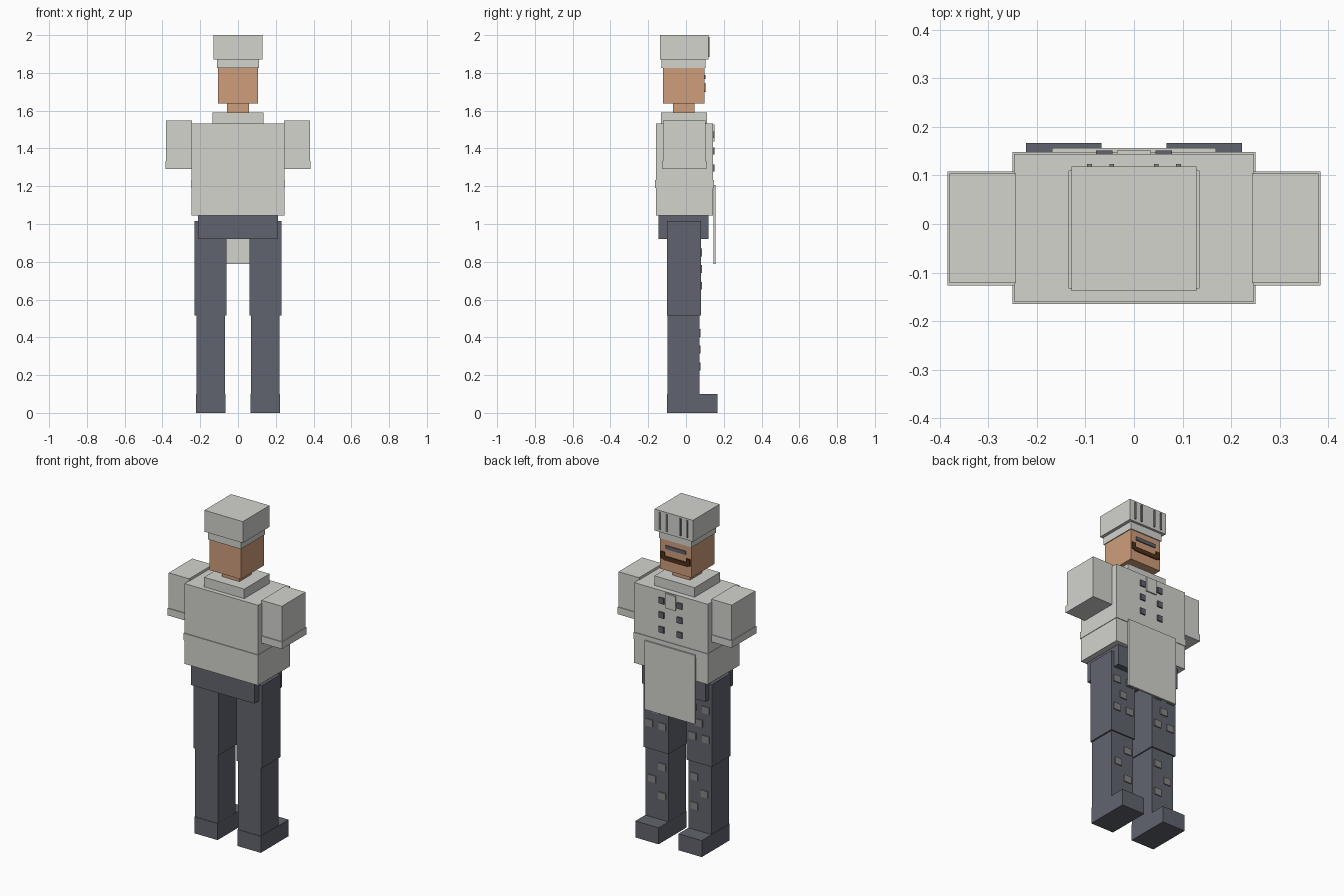
import bpy, bmesh

if "Cube" in bpy.data.objects:
    bpy.data.objects.remove(bpy.data.objects["Cube"])


def material(name, rgb):
    m = bpy.data.materials.new(name)
    lin = [((c / 255 + 0.055) / 1.055) ** 2.4 for c in rgb]
    m.diffuse_color = (*lin, 1.0)
    m.use_nodes = True
    m.node_tree.nodes["Principled BSDF"].inputs["Base Color"].default_value = m.diffuse_color
    return m


WHITE = material("off white cloth", (211, 211, 206))
DARK = material("dark slate cloth", (97, 100, 110))
SKIN = material("skin", (207, 157, 122))
BROWN = material("dark brown hair", (78, 48, 26))
GREY = material("mid grey", (132, 133, 134))


def box(name, mat, x, y, z):
    """Axis aligned box from (min, max) ranges."""
    lo, hi = zip(x, y, z)
    bm = bmesh.new()
    bmesh.ops.create_cube(bm, size=1)
    for v in bm.verts:
        v.co = [(lo[i] + hi[i]) / 2 + v.co[i] * (hi[i] - lo[i]) for i in range(3)]
    me = bpy.data.meshes.new(name)
    bm.to_mesh(me)
    bm.free()
    me.materials.append(mat)
    ob = bpy.data.objects.new(name, me)
    bpy.context.collection.objects.link(ob)
    return ob


def centred(name, mat, half, y, z):
    return box(name, mat, (-half, half), y, z)


def pair(name, mat, x, y, z):
    """Box on +x and its mirror on -x."""
    box(name + "_left", mat, x, y, z)
    box(name + "_right", mat, (-x[1], -x[0]), y, z)


# Hat with pleats on the face side
centred("hat_crown", WHITE, 0.129, (-0.138, 0.118), (1.87, 2.0))
centred("hat_band", WHITE, 0.11, (-0.13, 0.104), (1.825, 1.87))
for px in (0.046, 0.092):
    pair("hat_pleat", GREY, (px - 0.005, px + 0.005), (0.116, 0.124), (1.885, 1.99))

# Head and neck
centred("head", SKIN, 0.105, (-0.122, 0.098), (1.637, 1.826))
centred("neck", SKIN, 0.058, (-0.069, 0.045), (1.585, 1.638))

# Face details
centred("eye_bar", DARK, 0.068, (0.096, 0.104), (1.768, 1.79))
centred("moustache", BROWN, 0.08, (0.096, 0.104), (1.698, 1.724))
pair("moustache_tip", BROWN, (0.072, 0.098), (0.096, 0.1045), (1.705, 1.747))

# Jacket
centred("collar", WHITE, 0.135, (-0.133, 0.11), (1.525, 1.59))
centred("jacket", WHITE, 0.247, (-0.16, 0.144), (1.045, 1.532))
centred("waist_band", WHITE, 0.25, (-0.165, 0.148), (1.19, 1.232))
centred("neck_scarf", WHITE, 0.035, (0.143, 0.152), (1.437, 1.526))
for bz in (1.473, 1.386, 1.297):
    pair("button", DARK, (0.044, 0.078), (0.143, 0.152), (bz - 0.018, bz + 0.018))

# Apron
centred("apron", WHITE, 0.169, (0.145, 0.157), (0.788, 1.206))

# Sleeves and cuffs
pair("sleeve", WHITE, (0.243, 0.38), (-0.122, 0.104), (1.3, 1.547))
pair("cuff", WHITE, (0.241, 0.384), (-0.127, 0.108), (1.29, 1.333))

# Trousers and shoes
centred("hips", DARK, 0.212, (-0.146, 0.118), (0.92, 1.046))
pair("upper_leg", DARK, (0.061, 0.23), (-0.1, 0.08), (0.515, 1.016))
pair("lower_leg", DARK, (0.068, 0.221), (-0.097, 0.072), (0.0, 0.516))
pair("shoe", DARK, (0.067, 0.223), (-0.1, 0.167), (0.0, 0.1))

# Checked patches on the trousers
upper = [(0.101, 0.85), (0.19, 0.85), (0.145, 0.762), (0.101, 0.673), (0.19, 0.673)]
lower = [(0.108, 0.423), (0.175, 0.335), (0.108, 0.246)]
for spots, face in ((upper, 0.08), (lower, 0.072)):
    for sx, sz in spots:
        pair("trouser_patch", GREY, (sx - 0.024, sx + 0.024),
             (face - 0.003, face + 0.006), (sz - 0.021, sz + 0.021))
